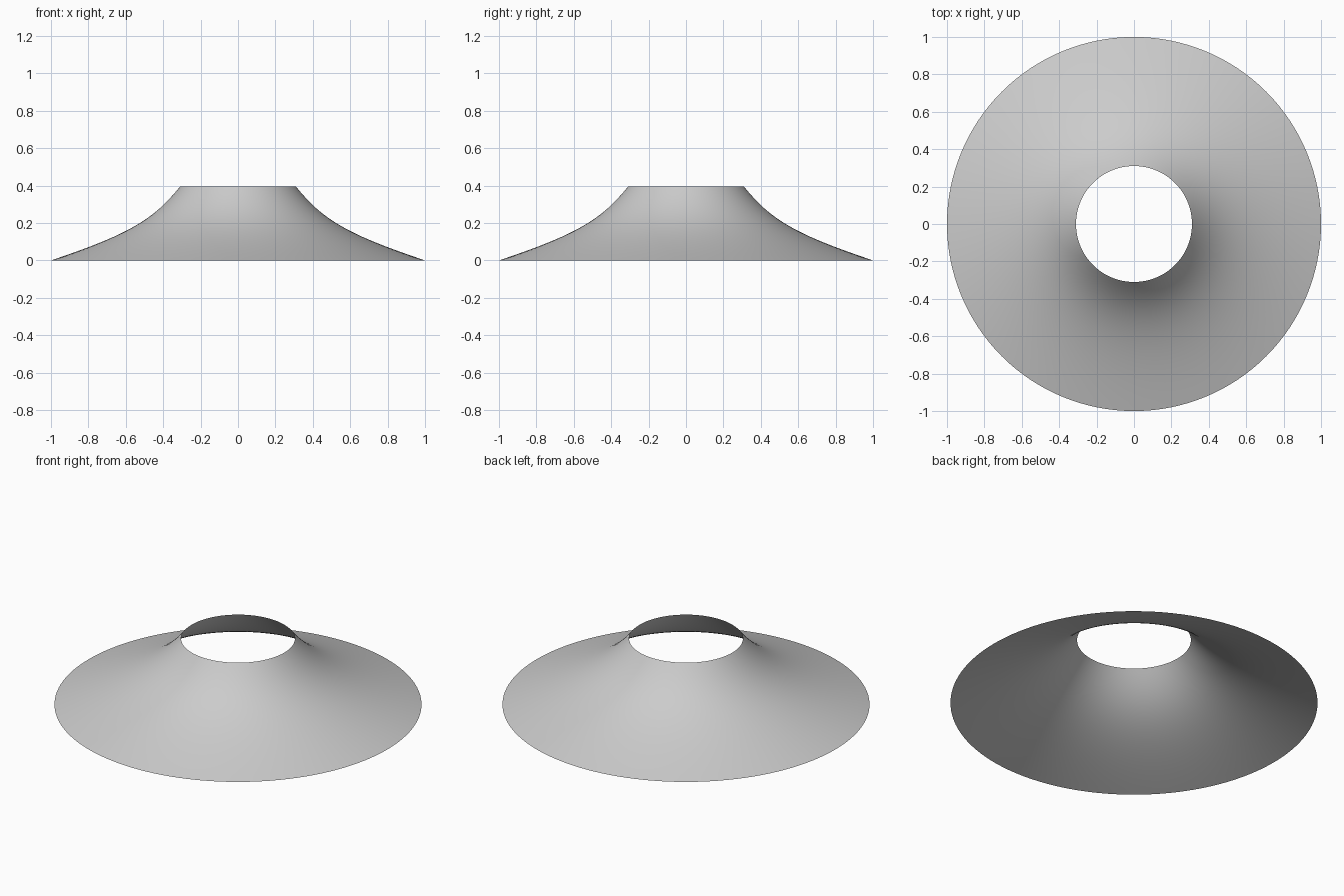
import bpy
import bmesh
import math
from mathutils import Vector
from mathutils.geometry import interpolate_bezier

if "Cube" in bpy.data.objects:
    bpy.data.objects.remove(bpy.data.objects["Cube"])

# Flared profile: radius and height from the outer rim to the open neck
profile = interpolate_bezier(
    Vector((1.0, 0, 0)), Vector((0.58, 0, 0.14)),
    Vector((0.45, 0, 0.22)), Vector((0.31, 0, 0.395)), 25)

# Spin the profile into a thin open shade
bm = bmesh.new()
verts = [bm.verts.new(p) for p in profile]
edges = [bm.edges.new(pair) for pair in zip(verts, verts[1:])]
bmesh.ops.spin(bm, geom=verts + edges, cent=(0, 0, 0), axis=(0, 0, 1),
               angle=math.tau, steps=128)
bmesh.ops.remove_doubles(bm, verts=bm.verts, dist=1e-4)
bmesh.ops.recalc_face_normals(bm, faces=bm.faces)
# Keep the outside facing up
bm.normal_update()
if sum(f.normal.z for f in bm.faces) < 0:
    bmesh.ops.reverse_faces(bm, faces=bm.faces)
for f in bm.faces:
    f.smooth = True

mesh = bpy.data.meshes.new("lamp_shade")
bm.to_mesh(mesh)
bm.free()
bpy.context.collection.objects.link(bpy.data.objects.new("lamp_shade", mesh))
